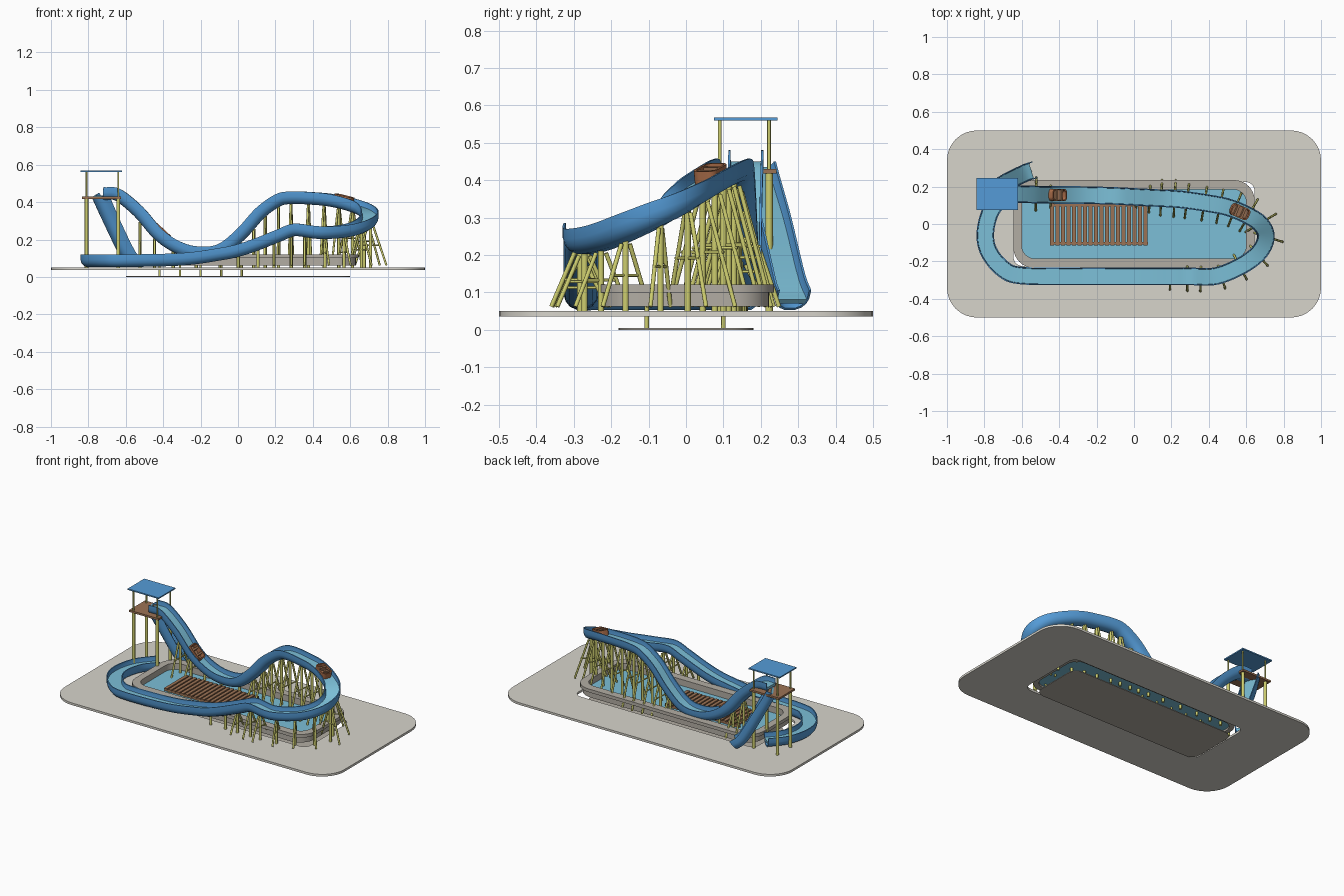
import bpy, bmesh, math
from mathutils import Vector, Matrix

if "Cube" in bpy.data.objects:
    bpy.data.objects.remove(bpy.data.objects["Cube"])


def mat(name, rgb):
    m = bpy.data.materials.new(name)
    m.diffuse_color = (*rgb, 1)
    m.use_nodes = True
    m.node_tree.nodes["Principled BSDF"].inputs["Base Color"].default_value = m.diffuse_color
    return m


BLUE = mat("trough_blue", (0.09, 0.33, 0.68))
WATER = mat("water", (0.2, 0.52, 0.68))
OLIVE = mat("post_olive", (0.62, 0.62, 0.16))
BROWN = mat("wood", (0.33, 0.17, 0.09))
STONE = mat("stone", (0.45, 0.42, 0.37))
PAVE = mat("paving", (0.68, 0.66, 0.6))
HULL = mat("hull", (0.42, 0.16, 0.07))


def finish(bm, name, m, smooth=None):
    bmesh.ops.recalc_face_normals(bm, faces=bm.faces[:])
    me = bpy.data.meshes.new(name)
    bm.to_mesh(me)
    bm.free()
    ob = bpy.data.objects.new(name, me)
    bpy.context.collection.objects.link(ob)
    me.materials.append(m)
    if smooth:
        bpy.context.view_layer.objects.active = ob
        ob.select_set(True)
        bpy.ops.object.shade_smooth_by_angle(angle=math.radians(smooth))
        ob.select_set(False)
    return ob


def rounded(hx, hy, r, n=8):
    pts = []
    for k, (sx, sy) in enumerate([(1, 1), (-1, 1), (-1, -1), (1, -1)]):
        for i in range(n + 1):
            a = math.pi / 2 * (k + i / n)
            pts.append((sx * (hx - r) + r * math.cos(a), sy * (hy - r) + r * math.sin(a)))
    return pts


def slab(name, m, z0, z1, outer, inner=None, M=Matrix()):
    """Rounded-rectangle plate, or a ring if an inner outline is given."""
    bm = bmesh.new()
    loop = lambda pts, z: [bm.verts.new(M @ Vector((x, y, z))) for x, y in pts]
    ob, ot = loop(outer, z0), loop(outer, z1)
    n = len(ob)
    pairs = [(ob, ot)]
    if inner:
        ib, it = loop(inner, z0), loop(inner, z1)
        pairs += [(ot, it), (it, ib), (ib, ob)]
    else:
        bm.faces.new(ob)
        bm.faces.new(ot)
    for a, b in pairs:
        for i in range(n):
            j = (i + 1) % n
            bm.faces.new((a[i], a[j], b[j], b[i]))
    return finish(bm, name, m, 30)


def add_box(bm, x0, x1, y0, y1, z0, z1):
    M = Matrix.Translation(((x0 + x1) / 2, (y0 + y1) / 2, (z0 + z1) / 2))
    bmesh.ops.create_cube(bm, size=1, matrix=M @ Matrix.Diagonal((x1 - x0, y1 - y0, z1 - z0, 1)))


def box(name, m, *dims):
    bm = bmesh.new()
    add_box(bm, *dims)
    return finish(bm, name, m)


def add_rod(bm, a, b, r):
    a, b = Vector(a), Vector(b)
    d = b - a
    M = Matrix.Translation((a + b) / 2) @ d.to_track_quat('Z', 'Y').to_matrix().to_4x4()
    bmesh.ops.create_cone(bm, cap_ends=True, segments=8, radius1=r, radius2=r, depth=d.length, matrix=M)


def spline(pts, n=6):
    p = [Vector(q) for q in pts]
    p = [2 * p[0] - p[1]] + p + [2 * p[-1] - p[-2]]
    out = []
    for i in range(1, len(p) - 2):
        a, b, c, d = p[i - 1:i + 3]
        for k in range(n):
            t = k / n
            out.append(0.5 * (2 * b + (c - a) * t + (2 * a - 5 * b + 4 * c - d) * t * t
                              + (3 * b - a - 3 * c + d) * t ** 3))
    return out + [p[-2]]


def frame(path, i):
    t = (path[min(i + 1, len(path) - 1)] - path[max(i - 1, 0)]).normalized()
    s = t.cross(Vector((0, 0, 1))).normalized()
    return t, s, s.cross(t)


def sweep(name, m, path, section):
    bm = bmesh.new()
    rings = []
    for i, p in enumerate(path):
        t, s, u = frame(path, i)
        rings.append([bm.verts.new(p + s * a + u * b) for a, b in section])
    n = len(section)
    for a, b in zip(rings, rings[1:]):
        for i in range(n):
            j = (i + 1) % n
            bm.faces.new((a[i], a[j], b[j], b[i]))
    bm.faces.new(rings[0])
    bm.faces.new(rings[-1])
    return finish(bm, name, m, 35)


# Paving with pool opening, pool floor, walls, coping and water
slab("paving", PAVE, 0.036, 0.05, rounded(1, 0.5, 0.16), rounded(0.645, 0.225, 0.05))
slab("pool_floor", STONE, 0, 0.005, rounded(0.6, 0.18, 0.06))
slab("pool_wall", STONE, 0.062, 0.1, rounded(0.63, 0.222, 0.1), rounded(0.602, 0.187, 0.07))
slab("pool_coping", STONE, 0.1, 0.121, rounded(0.645, 0.235, 0.11), rounded(0.6, 0.185, 0.07))
slab("pool_water", WATER, 0.074, 0.08, rounded(0.604, 0.19, 0.07))

# Flume path, given along the top edge of the trough
main = spline([(-0.72, 0.16, 0.48), (-0.63, 0.16, 0.47), (-0.51, 0.157, 0.375), (-0.4, 0.155, 0.25),
               (-0.3, 0.155, 0.185), (-0.2, 0.153, 0.162), (-0.1, 0.15, 0.178), (0, 0.145, 0.26),
               (0.1, 0.14, 0.37), (0.2, 0.135, 0.44), (0.28, 0.128, 0.457), (0.4, 0.11, 0.453),
               (0.5, 0.09, 0.443), (0.6, 0.05, 0.42), (0.675, 0, 0.39), (0.705, -0.07, 0.35),
               (0.67, -0.15, 0.31), (0.58, -0.22, 0.28), (0.44, -0.278, 0.27), (0.3, -0.28, 0.285),
               (0.2, -0.28, 0.25), (0.1, -0.28, 0.21), (0, -0.28, 0.176), (-0.1, -0.28, 0.155),
               (-0.3, -0.28, 0.128), (-0.6, -0.276, 0.12), (-0.7, -0.24, 0.12), (-0.775, -0.15, 0.12),
               (-0.795, -0.05, 0.12), (-0.765, 0.07, 0.12), (-0.69, 0.165, 0.12)])
lift = spline([(-0.53, 0.29, 0.105), (-0.575, 0.275, 0.15), (-0.66, 0.235, 0.32), (-0.72, 0.2, 0.45)])

half = [(0.047, 0), (0.047, -0.028), (0.042, -0.045), (0.031, -0.059), (0.014, -0.067)]
shell = half + [(-a, b) for a, b in reversed(half)]
inner = [(a * 0.87, b * 0.91) for a, b in shell]
U = shell + inner[::-1]
stream = [(0.04, -0.03), (-0.04, -0.03), (-0.036, -0.045), (0.036, -0.045)]
for name, path in (("main", main), ("lift", lift)):
    sweep(name + "_trough", BLUE, path, U)
    sweep(name + "_stream", WATER, path, stream)

# Trestle supports: post pair, splayed legs and crossbar
bm = bmesh.new()
gone = 0.0
for i in range(1, len(main)):
    gone += (main[i] - main[i - 1]).length
    if gone < 0.088:
        continue
    gone = 0.0
    t, s, u = frame(main, i)
    s = Vector((s.x, s.y, 0)).normalized()
    top = main[i] - 0.067 * u
    if top.z < 0.09 or top.x < -0.58:
        continue
    foot = Vector((top.x, top.y, 0.05))
    add_rod(bm, foot, top + Vector((0, 0, 0.004)), 0.0085)
    h = top.z - 0.06
    if h > 0.09:
        w = min(0.1, 0.05 + h * 0.18)
        for k in (-1, 1):
            add_rod(bm, foot + s * k * w + Vector((0, 0, 0.012)), top + s * k * 0.015 - Vector((0, 0, 0.005)), 0.006)
        z = Vector((0, 0, h * 0.55))
        add_rod(bm, foot - s * w * 0.65 + z, foot + s * w * 0.65 + z, 0.004)
finish(bm, "trestle_supports", OLIVE, 50)

# Loading tower
bm = bmesh.new()
for x in (-0.81, -0.64):
    for y in (0.09, 0.222):
        add_rod(bm, (x, y, 0.05), (x, y, 0.42), 0.01)
        add_rod(bm, (x, y, 0.42), (x, y, 0.562), 0.005)
finish(bm, "tower_posts", OLIVE, 50)
box("tower_floor", BROWN, -0.835, -0.625, 0.08, 0.242, 0.418, 0.43)
box("tower_roof", BLUE, -0.842, -0.62, 0.075, 0.245, 0.56, 0.568)

# Plank deck over the pool, with piles
bm = bmesh.new()
n = 18
for k in range(n):
    x = -0.438 + k * 0.5 / (n - 1)
    add_box(bm, x - 0.0105, x + 0.0105, -0.115, 0.11, 0.096, 0.104)
for y in (-0.103, 0.1):
    add_box(bm, -0.45, 0.075, y - 0.007, y + 0.007, 0.084, 0.097)
finish(bm, "deck_planks", BROWN)
bm = bmesh.new()
for k in range(5):
    for y in (-0.105, 0.1):
        add_rod(bm, (-0.42 + k * 0.11, y, 0.004), (-0.42 + k * 0.11, y, 0.09), 0.006)
finish(bm, "deck_piles", OLIVE, 50)

# Log boats riding in the trough
for k, target in enumerate((Vector((-0.4, 0.155, 0.25)), Vector((0.57, 0.06, 0.43)))):
    i = min(range(len(main)), key=lambda j: (main[j] - target).length)
    t, s, u = frame(main, i)
    M = Matrix((t, -s, u)).transposed().to_4x4()
    M.translation = main[i]
    tag = f"boat_{k + 1}_"
    slab(tag + "hull", HULL, -0.035, 0.006, rounded(0.052, 0.033, 0.022), rounded(0.045, 0.026, 0.016), M)
    slab(tag + "floor", BROWN, -0.035, -0.025, rounded(0.05, 0.031, 0.02), None, M)
    for x in (-0.02, 0.018):
        seat = box(tag + "seat", BROWN, x - 0.006, x + 0.006, -0.028, 0.028, -0.026, 0.002)
        seat.data.transform(M)
